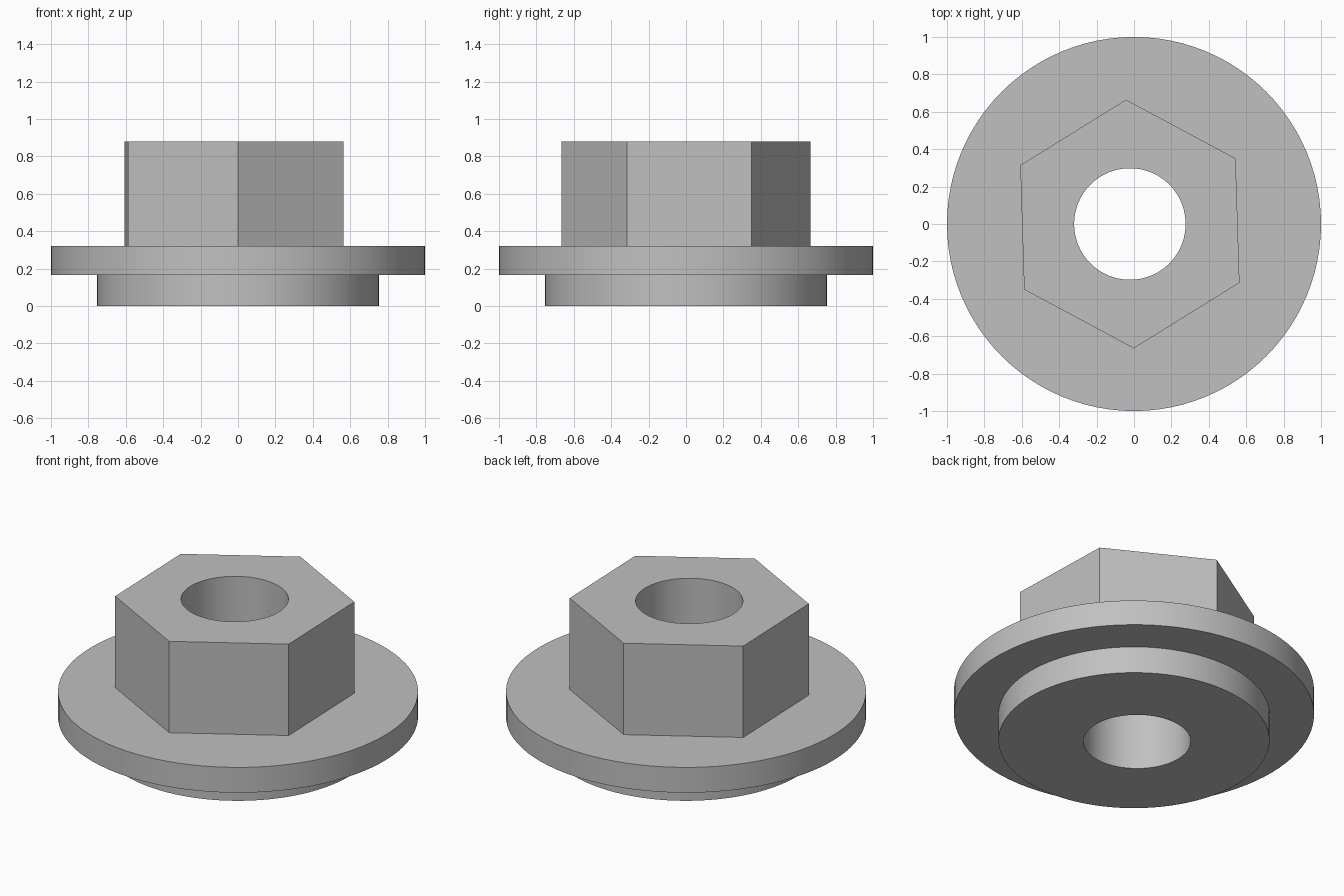
import bpy, bmesh
from math import sin, cos, pi, radians

if "Cube" in bpy.data.objects:
    bpy.data.objects.remove(bpy.data.objects["Cube"])

SEGMENTS = 96
OFFSET = -0.022            # the hexagon and bore sit slightly off the flange axis
Z_COLLAR, Z_FLANGE, Z_TOP = 0.165, 0.32, 0.88

steel = bpy.data.materials.new("grey_steel")
steel.use_nodes = True
colour = (0.53, 0.53, 0.53, 1)
steel.diffuse_color = colour
steel.node_tree.nodes["Principled BSDF"].inputs["Base Color"].default_value = colour


def circle(radius, z, cx=0.0):
    """Counter-clockwise round outline."""
    return [(cx + radius * cos(2 * pi * i / SEGMENTS),
             radius * sin(2 * pi * i / SEGMENTS), z) for i in range(SEGMENTS)]


def hexagon(radius, z, cx, turn):
    """Six-sided outline with the same point count as the circles."""
    corners = [(cx + radius * cos(turn + k * pi / 3),
                radius * sin(turn + k * pi / 3)) for k in range(6)]
    per_side = SEGMENTS // 6
    points = []
    for k in range(6):
        (ax, ay), (bx, by) = corners[k], corners[(k + 1) % 6]
        for j in range(per_side):
            t = j / per_side
            points.append((ax + (bx - ax) * t, ay + (by - ay) * t, z))
    return points


def loft(name, outlines):
    """Join successive outlines with quads and shade the result."""
    bm = bmesh.new()
    rings = [[bm.verts.new(p) for p in outline] for outline in outlines]
    for low, high in zip(rings, rings[1:]):
        for i in range(SEGMENTS):
            j = (i + 1) % SEGMENTS
            bm.faces.new((low[i], low[j], high[j], high[i]))
    mesh = bpy.data.meshes.new(name)
    bm.to_mesh(mesh)
    bm.free()
    mesh.materials.append(steel)
    obj = bpy.data.objects.new(name, mesh)
    bpy.context.collection.objects.link(obj)
    bpy.ops.object.select_all(action='DESELECT')
    obj.select_set(True)
    bpy.context.view_layer.objects.active = obj
    bpy.ops.object.shade_smooth_by_angle(angle=radians(30))


def bore(z):
    return circle(0.298, z, OFFSET)


def collar(z):
    return circle(0.753, z)


def hex_outline(z):
    return hexagon(0.665, z, OFFSET, radians(1.8 + 30))


# Lower collar: underside and outer wall
loft("lower_collar", [bore(0), collar(0), collar(Z_COLLAR)])

# Wide flange: underside, rim and upper face around the hexagon
loft("flange", [collar(Z_COLLAR), circle(1, Z_COLLAR), circle(1, Z_FLANGE),
                hex_outline(Z_FLANGE)])

# Hexagonal head: six flats and top face
loft("hex_head", [hex_outline(Z_FLANGE), hex_outline(Z_TOP), bore(Z_TOP)])

# Through bore wall
loft("bore", [bore(Z_TOP), bore(0)])
